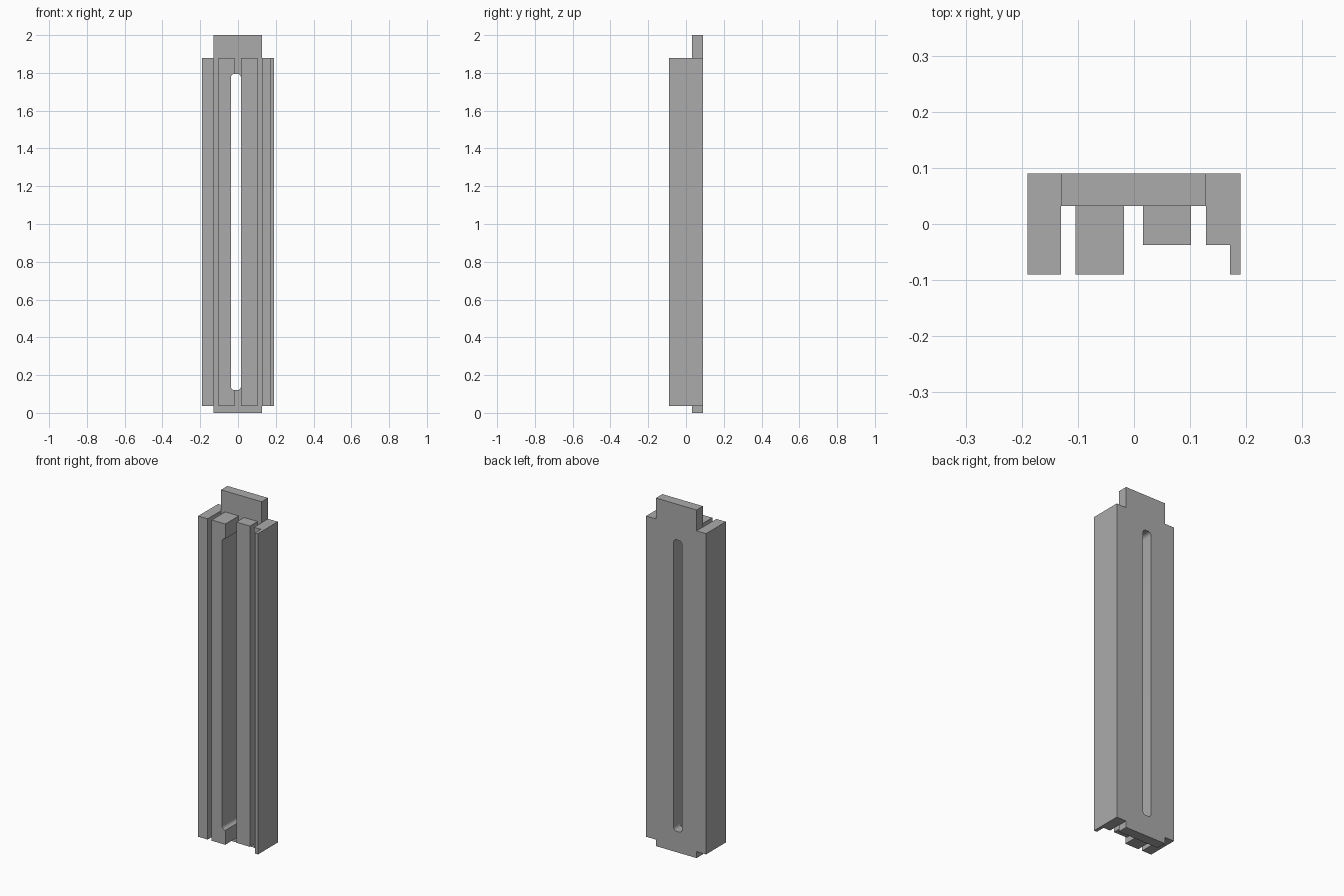
import bpy
import bmesh
import math

cube = bpy.data.objects.get("Cube")
if cube:
    bpy.data.objects.remove(cube, do_unlink=True)

grey = bpy.data.materials.new("plain grey")
grey.use_nodes = True
colour = (0.41, 0.41, 0.41, 1)
grey.diffuse_color = colour
grey.node_tree.nodes["Principled BSDF"].inputs["Base Color"].default_value = colour

BACK, FACE, SHALLOW, FRONT = 0.09, 0.032, -0.037, -0.09
BOTTOM, TOP = 0.037, 1.88


def prism(name, points, offset):
    """Extrude a closed 3D outline along an offset."""
    bm = bmesh.new()
    base = bm.faces.new([bm.verts.new(p) for p in points])
    result = bmesh.ops.extrude_face_region(bm, geom=[base], use_keep_orig=True)
    moved = [v for v in result["geom"] if isinstance(v, bmesh.types.BMVert)]
    bmesh.ops.translate(bm, verts=moved, vec=offset)
    bmesh.ops.recalc_face_normals(bm, faces=bm.faces)
    mesh = bpy.data.meshes.new(name)
    bm.to_mesh(mesh)
    bm.free()
    mesh.materials.append(grey)
    obj = bpy.data.objects.new(name, mesh)
    bpy.context.collection.objects.link(obj)
    return obj


def combine(target, other, operation):
    mod = target.modifiers.new(other.name, "BOOLEAN")
    mod.operation = operation
    mod.solver = "EXACT"
    mod.object = other
    other.hide_render = True
    bpy.context.view_layer.objects.active = target
    bpy.ops.object.modifier_apply(modifier=mod.name)
    bpy.data.objects.remove(other, do_unlink=True)


# Channelled body: (left x, right x, front y) of each step across the section
steps = [(-0.19, -0.13, FRONT), (-0.13, -0.104, FACE), (-0.104, -0.018, FRONT),
         (-0.018, 0.016, FACE), (0.016, 0.102, SHALLOW), (0.102, 0.128, FACE),
         (0.128, 0.171, SHALLOW), (0.171, 0.19, FRONT)]
section = [(x, y, BOTTOM) for x0, x1, y in steps for x in (x0, x1)]
section += [(0.19, BACK, BOTTOM), (-0.19, BACK, BOTTOM)]
body = prism("channelled_panel", section, (0, 0, TOP - BOTTOM))

# Tongue running the full height behind the ribs
tongue = prism("tongue", [(-0.13, FACE, 0), (0.128, FACE, 0),
                          (0.128, BACK, 0), (-0.13, BACK, 0)], (0, 0, 2))
combine(body, tongue, "UNION")

# Long slot with rounded corners, cut through plate and rib
x0, x1, z0, z1, r = -0.038, 0.0155, 0.12, 1.795, 0.02
outline = []
corners = [(x1 - r, z1 - r), (x0 + r, z1 - r), (x0 + r, z0 + r), (x1 - r, z0 + r)]
for quarter, (cx, cz) in enumerate(corners):
    for i in range(7):
        a = math.pi / 2 * (quarter + i / 6)
        outline.append((cx + r * math.cos(a), -0.2, cz + r * math.sin(a)))
slot = prism("slot_cutter", outline, (0, 0.4, 0))
combine(body, slot, "DIFFERENCE")

# Soft shading only around the slot ends
bpy.ops.object.select_all(action="DESELECT")
body.select_set(True)
bpy.context.view_layer.objects.active = body
bpy.ops.object.shade_smooth_by_angle(angle=math.radians(30))
